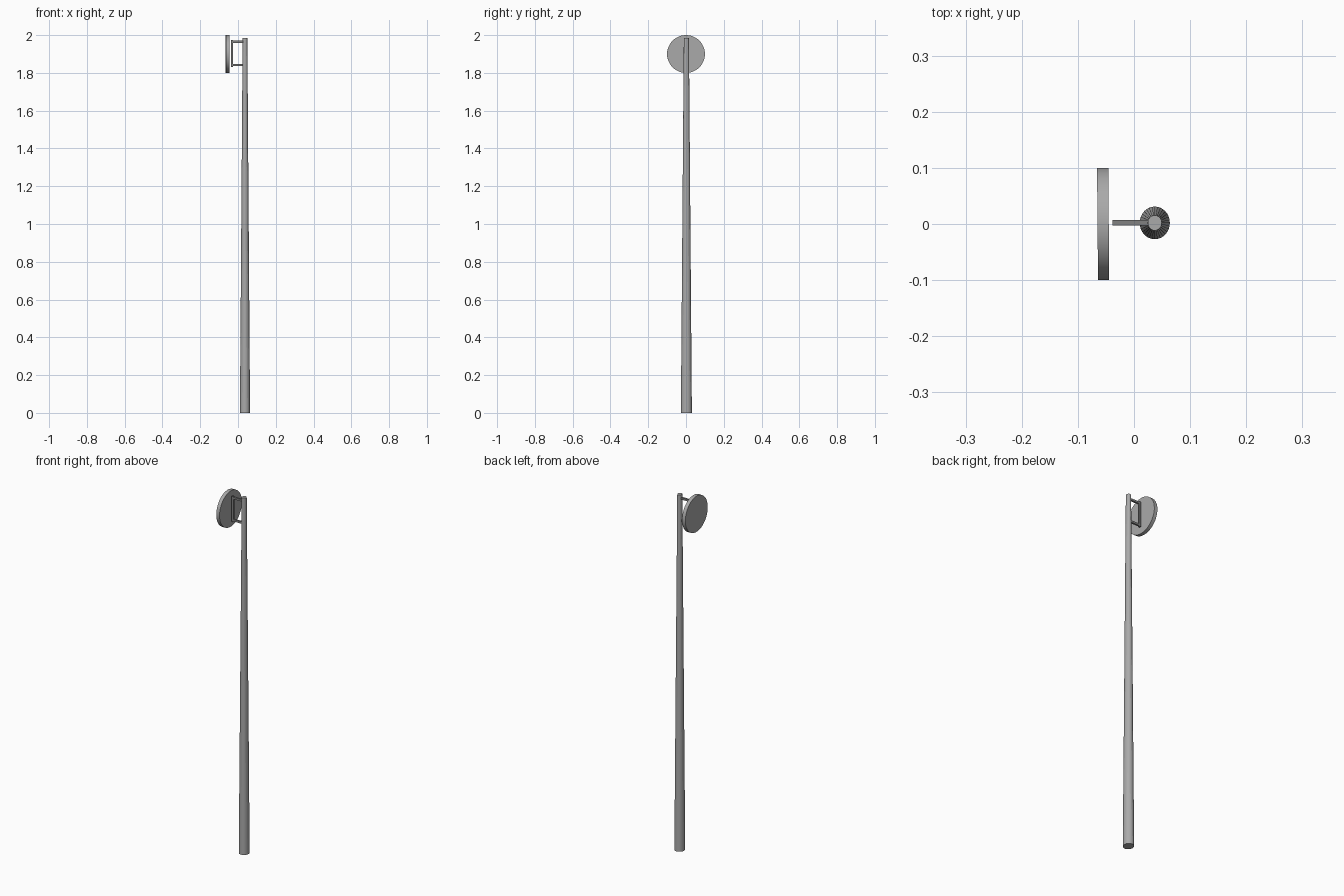
import bpy, math

if "Cube" in bpy.data.objects:
    bpy.data.objects.remove(bpy.data.objects["Cube"])


def material(name, value):
    m = bpy.data.materials.new(name)
    m.diffuse_color = (value, value, value, 1)
    m.use_nodes = True
    m.node_tree.nodes["Principled BSDF"].inputs["Base Color"].default_value = m.diffuse_color
    return m


POLE = material("light grey metal", 0.40)
BRACKET = material("dark grey metal", 0.22)
CY = 0.002  # centre line of pole and bracket


def box(name, lo, hi, mat):
    bpy.ops.mesh.primitive_cube_add(size=1, location=[(a + b) / 2 for a, b in zip(lo, hi)])
    o = bpy.context.object
    o.name = name
    o.scale = [b - a for a, b in zip(lo, hi)]
    o.data.materials.append(mat)


# Tapered pole, slightly oval
bpy.ops.mesh.primitive_cone_add(vertices=32, radius1=0.028, radius2=0.013,
                                depth=1.986, location=(0.037, CY, 0.993))
pole = bpy.context.object
pole.name = "tapered_pole"
pole.scale = (0.96, 1.04, 1)
pole.data.materials.append(POLE)

# Round disc standing upright, turned very slightly
bpy.ops.mesh.primitive_cylinder_add(vertices=64, radius=0.1, depth=0.02,
                                    location=(-0.055, 0, 1.9),
                                    rotation=(0, math.pi / 2, math.radians(0.5)))
disc = bpy.context.object
disc.name = "round_disc"
disc.data.materials.append(POLE)
bpy.ops.object.shade_smooth_by_angle(angle=math.radians(30))

# Bracket: upright bar and two arms reaching into the pole
y0, y1 = CY - 0.005, CY + 0.005
box("bracket_upright", (-0.038, y0, 1.832), (-0.027, y1, 1.973), BRACKET)
for name, z in (("lower_arm", 1.841), ("upper_arm", 1.965)):
    box(name, (-0.027, y0, z - 0.0055), (0.037, y1, z + 0.0055), BRACKET)
